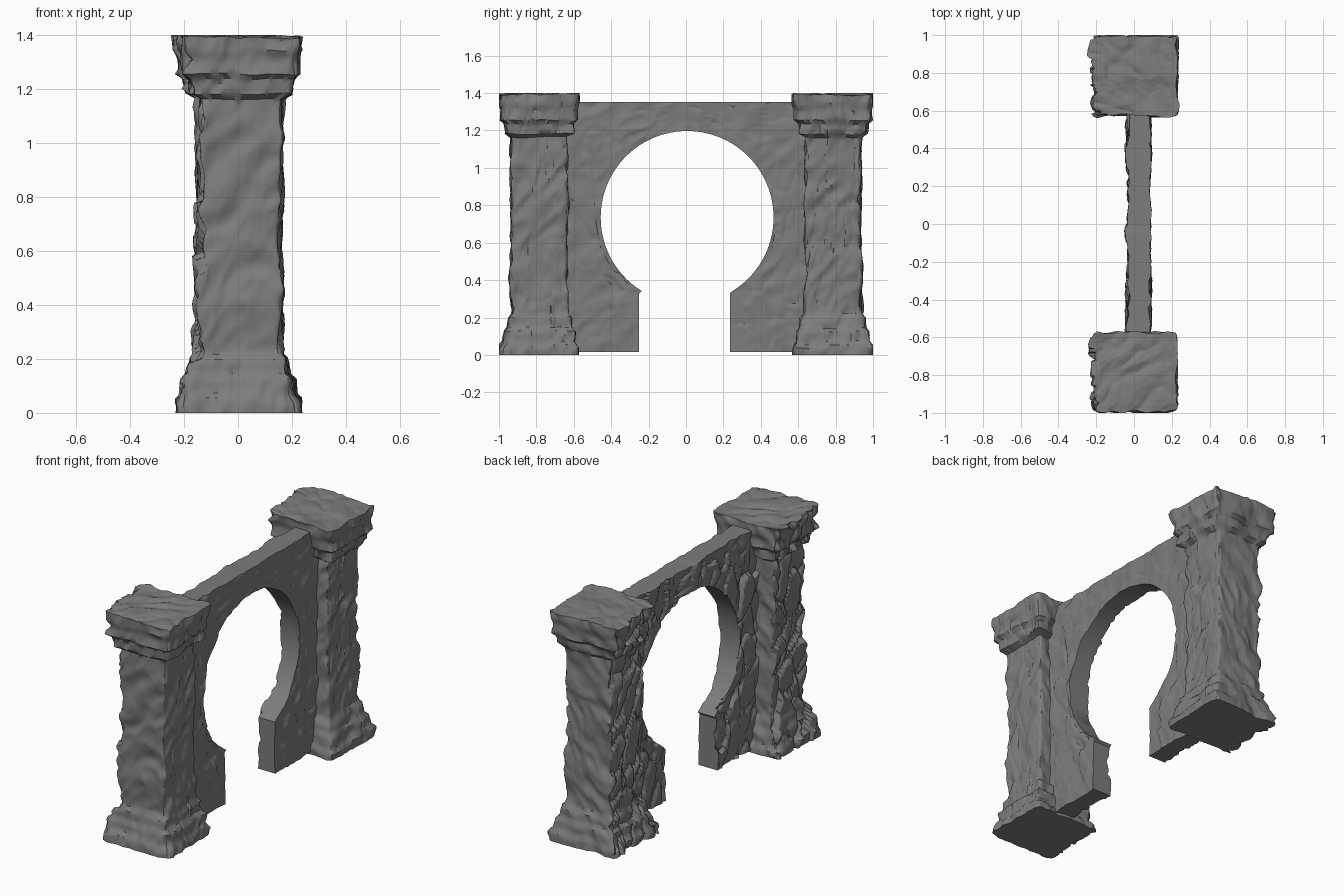
import bpy, bmesh, math
from mathutils import Vector, noise

if "Cube" in bpy.data.objects:
    bpy.data.objects.remove(bpy.data.objects["Cube"])

# Square half width of a pillar at each height (base, shaft, capital)
PROFILE = [(0, .21), (.05, .21), (.06, .193), (.13, .187), (.142, .172),
           (.2, .168), (.215, .152), (.6, .148), (1.17, .15), (1.18, .178),
           (1.24, .182), (1.252, .203), (1.32, .2), (1.335, .211), (1.4, .211)]

# Dark grey stone
stone = bpy.data.materials.new("dark_stone")
stone.diffuse_color = (.205, .205, .205, 1)
stone.use_nodes = True
stone.node_tree.nodes["Principled BSDF"].inputs["Base Color"].default_value = stone.diffuse_color


def half_width(z):
    for (z0, w0), (z1, w1) in zip(PROFILE, PROFILE[1:]):
        if z <= z1:
            return w0 + (w1 - w0) * (z - z0) / (z1 - z0)
    return PROFILE[-1][1]


def flow(p, seed):
    """Diagonal chiselled strata, about -1 to 1."""
    s = p.x + p.y
    warp = noise.noise(p * 4) * .12
    q = Vector(((p.z - s * .8 + warp) * 7 + seed, (p.z + s) * 3, (p.x - p.y) * 4))
    n = noise.fractal(q, 1.0, 2.1, 4)
    ridge = .5 - abs(noise.noise(q * 1.3 + Vector((7, 3, 1)))) * 2
    return n * .8 + ridge * .7


def crag(p, seed):
    """Broken plates separated by cracks."""
    q = Vector((p.x * 4 + seed, p.y * 10 + p.z * 3, p.z * 4.5 - p.y * 2))
    q += noise.noise_vector(q * .8) * .6
    dist, pts = noise.voronoi(q)
    plate = noise.noise(pts[0] * 3.7)
    crack = max(0, 1 - (dist[1] - dist[0]) * 7)
    return plate - crack * .6 + (q.z - pts[0].z) * .6


def finish(bm, name):
    bmesh.ops.recalc_face_normals(bm, faces=bm.faces)
    me = bpy.data.meshes.new(name)
    bm.to_mesh(me)
    bm.free()
    me.materials.append(stone)
    ob = bpy.data.objects.new(name, me)
    bpy.context.collection.objects.link(ob)
    bpy.context.view_layer.objects.active = ob
    ob.select_set(True)
    bpy.ops.object.shade_smooth_by_angle(angle=math.radians(45))
    ob.select_set(False)


# Weathered square pillar
def pillar(name, cy, seed):
    bm = bmesh.new()
    bmesh.ops.create_cube(bm, size=2)
    bmesh.ops.subdivide_edges(bm, edges=bm.edges[:], cuts=76, use_grid_fill=True)
    for v in bm.verts:
        ux, uy, uz = v.co
        z = (uz + 1) * .7
        # wavy mouldings: sample the profile at a slightly shifted height
        wave = noise.noise(Vector((ux, uy, z * 2 + seed)) * 1.5) * .012
        w = half_width(max(0, min(1.4, z + wave)))
        flare = 1.06 if w > .175 else 1.03
        p = Vector((ux * w * flare, uy * w + cy, z))
        d = flow(p, seed) * .015
        side = crag(p, seed) * (.03 if ux < 0 else .006)
        worn = 1 - .035 * (abs(ux) * abs(uy)) ** 16 * (1 + noise.noise(p * 14))
        x = p.x * worn + .006 + math.copysign(abs(ux) ** 8, ux) * (d + side)
        y = cy + uy * w * worn + math.copysign(abs(uy) ** 8, uy) * d
        if uz > .999:  # shallow diagonal grooves on the capital
            z -= .006 + .012 * flow(Vector((p.x, p.y * (1 if cy > 0 else -1), 0)), seed)
        elif uz > -.999:
            z += noise.noise(p * 9) * .008 * max(abs(ux), abs(uy)) ** 8
        v.co = (x, max(-1, min(1, y)), max(0, min(1.4, z)))
    finish(bm, name)


pillar("left_pillar", -.785, 3.0)
pillar("right_pillar", .785, 11.0)

# Keyhole opening and the matching outer outline of the wall, as (y, z)
CZ, R, GAP, FOOT, TOP, OUT = .735, .462, .243, .016, 1.352, .7
half = math.asin(GAP / R)
knee = CZ - R * math.cos(half)
rise = TOP - knee
LEG, ARC = 24, 170
inner, outer = [], []
for i in range(LEG):
    z = FOOT + (knee - FOOT) * i / LEG
    inner.append((-GAP - .008, z))
    outer.append((-OUT, z))
for i in range(ARC + 1):
    t = i / ARC
    a = -math.pi / 2 - half - t * (2 * math.pi - 2 * half)
    inner.append((R * math.cos(a) + .006, CZ + R * math.sin(a)))
    s = t * (2 * rise + 2 * OUT)
    if s < rise:
        outer.append((-OUT, knee + s))
    elif s < rise + 2 * OUT:
        outer.append((s - rise - OUT, TOP))
    else:
        outer.append((OUT, TOP - (s - rise - 2 * OUT)))
for i in range(LEG - 1, -1, -1):
    inner.append((GAP - .008, inner[i][1]))
    outer.append((OUT, inner[i][1]))

# Arch wall: two rough faces joined by clean cut edges
bm = bmesh.new()
ROWS = 36
sheets = []
for base, sign, amp in ((-.033, -1, .02), (.087, 1, .007)):
    sheet = []
    for (y0, z0), (y1, z1) in zip(inner, outer):
        row = []
        for j in range(ROWS + 1):
            k = j / ROWS
            p = Vector((base, y0 + (y1 - y0) * k, z0 + (z1 - z0) * k))
            p.x += sign * (crag(p, 5) * amp + flow(p, 5) * .009)
            row.append(bm.verts.new(p))
        sheet.append(row)
    for a, b in zip(sheet, sheet[1:]):
        for j in range(ROWS):
            bm.faces.new((a[j], a[j + 1], b[j + 1], b[j]))
    sheets.append(sheet)
back, front = sheets
for j in (0, ROWS):  # soffit and outer rim
    for i in range(len(back) - 1):
        bm.faces.new((back[i][j], back[i + 1][j], front[i + 1][j], front[i][j]))
for i in (0, -1):  # undersides of the two feet
    for j in range(ROWS):
        bm.faces.new((back[i][j], back[i][j + 1], front[i][j + 1], front[i][j]))
finish(bm, "arch_wall")
